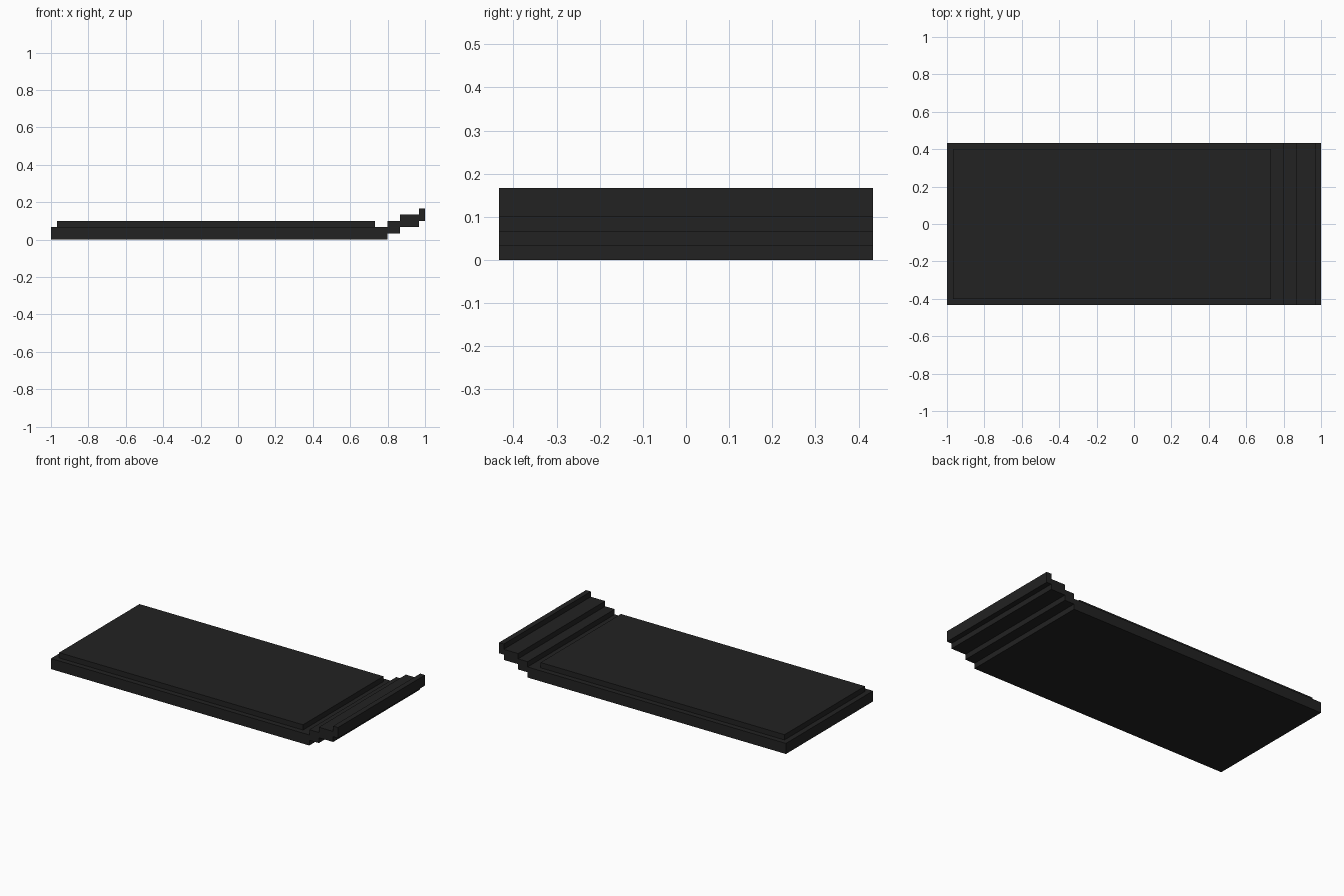
import bpy
import bmesh

if "Cube" in bpy.data.objects:
    bpy.data.objects.remove(bpy.data.objects["Cube"])

U = 1 / 30  # the model sits on a regular grid of this size

black = bpy.data.materials.new("charcoal black")
black.diffuse_color = (0.016, 0.016, 0.016, 1)
black.use_nodes = True
black.node_tree.nodes["Principled BSDF"].inputs["Base Color"].default_value = black.diffuse_color


def box(name, x0, x1, half_width, z0, z1):
    """Axis-aligned box given in grid units, centred on y."""
    bm = bmesh.new()
    bmesh.ops.create_cube(bm, size=1)
    for v in bm.verts:
        v.co = ((x1 if v.co.x > 0 else x0) * U,
                (half_width if v.co.y > 0 else -half_width) * U,
                (z1 if v.co.z > 0 else z0) * U)
    mesh = bpy.data.meshes.new(name)
    bm.to_mesh(mesh)
    bm.free()
    mesh.materials.append(black)
    obj = bpy.data.objects.new(name, mesh)
    bpy.context.collection.objects.link(obj)


# Main slab and the raised pad on it
box("base_slab", -30, 24, 13, 0, 2)
box("raised_pad", -29, 22, 12, 2, 3)

# Stepped lip climbing at the right end
box("lip_step_lower", 24, 26, 13, 1, 3)
box("lip_step_middle", 26, 29, 13, 2, 4)
box("lip_step_upper", 29, 30, 13, 3, 5)
